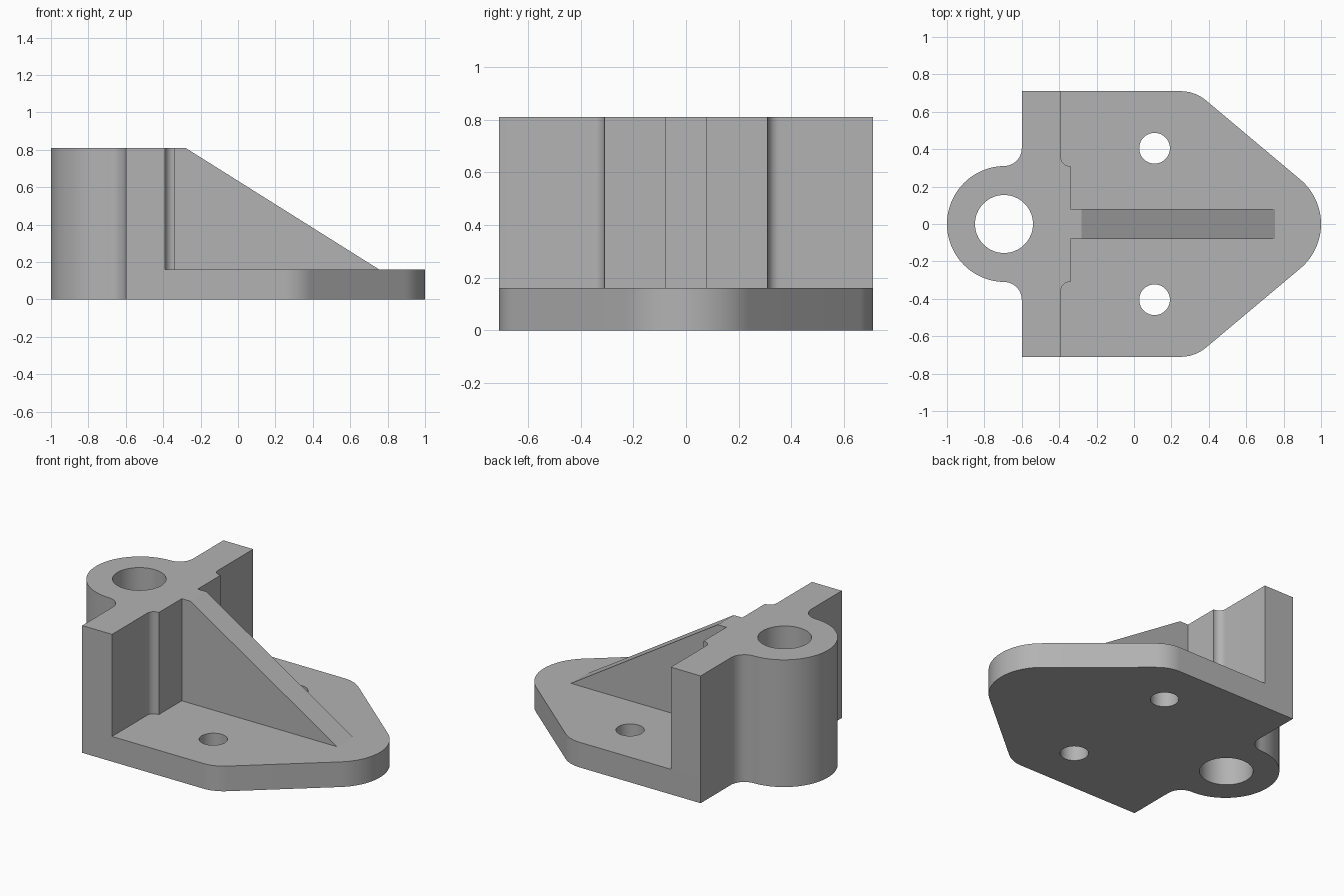
import bpy, bmesh
from math import sin, cos, radians, degrees, atan2

if "Cube" in bpy.data.objects:
    bpy.data.objects.remove(bpy.data.objects["Cube"])

# One grey for the whole casting
grey = bpy.data.materials.new("plain grey")
grey.use_nodes = True
colour = (0.45, 0.45, 0.45, 1)
grey.diffuse_color = colour
grey.node_tree.nodes["Principled BSDF"].inputs["Base Color"].default_value = colour

PLATE_TOP, TOP = 0.16, 0.81
HALF_WIDTH = 0.71
BACK_X, WALL_X, PAD_X = -0.6, -0.39, -0.34
BOSS = (-0.69, 0.31)      # centre x, radius
NOSE = (0.69, 0.31)


def arc(cx, cy, r, start, end, n=12):
    angles = [radians(start + (end - start) * i / n) for i in range(n + 1)]
    return [(cx + r * cos(a), cy + r * sin(a)) for a in angles]


def mirrored(half):
    """Close a half outline across the y = 0 line."""
    other = [(x, -y) for x, y in reversed(half) if abs(y) > 1e-5]
    return half + other


def prism(name, outline, low, high, axis="z"):
    """Extrude an outline along z, or an x-z outline along y."""
    bm = bmesh.new()
    place = (lambda p: (p[0], p[1], low)) if axis == "z" else (lambda p: (p[0], low, p[1]))
    face = bm.faces.new([bm.verts.new(place(p)) for p in outline])
    extruded = bmesh.ops.extrude_face_region(bm, geom=[face])["geom"]
    shift = (0, 0, high - low) if axis == "z" else (0, high - low, 0)
    moved = [v for v in extruded if isinstance(v, bmesh.types.BMVert)]
    bmesh.ops.translate(bm, verts=moved, vec=shift)
    bmesh.ops.recalc_face_normals(bm, faces=bm.faces)
    mesh = bpy.data.meshes.new(name)
    bm.to_mesh(mesh)
    bm.free()
    mesh.materials.append(grey)
    obj = bpy.data.objects.new(name, mesh)
    bpy.context.collection.objects.link(obj)
    return obj


def activate(obj):
    bpy.ops.object.select_all(action="DESELECT")
    obj.select_set(True)
    bpy.context.view_layer.objects.active = obj


def drill(obj, x, y, r):
    bpy.ops.mesh.primitive_cylinder_add(vertices=64, radius=r, depth=4, location=(x, y, 0))
    cutter = bpy.context.object
    cutter.data.materials.append(grey)
    cutter.hide_render = True
    cut = obj.modifiers.new("hole", "BOOLEAN")
    cut.operation, cut.solver, cut.object = "DIFFERENCE", "EXACT", cutter
    activate(obj)
    bpy.ops.object.modifier_apply(modifier=cut.name)
    bpy.data.objects.remove(cutter)


def smooth(obj):
    activate(obj)
    bpy.ops.object.shade_smooth_by_angle(angle=radians(25))


# Back outline shared by plate and upright: round boss, concave fillet, flat wall
fillet = 0.095
fillet_y = BOSS[1] + fillet
back = arc(BOSS[0], 0, BOSS[1], 180, 92, 24)
back += arc(BACK_X - fillet, fillet_y, fillet, -90, 0)
back += [(BACK_X, HALF_WIDTH)]

# Base plate: rounded shoulders tapering to a round nose
slope = degrees(atan2(0.766, 0.643))
shoulder = 0.21
front = arc(0.25, HALF_WIDTH - shoulder, shoulder, 90, slope)
front += arc(NOSE[0], 0, NOSE[1], slope, 0, 16)
base_plate = prism("base_plate", mirrored(back + front), 0, PLATE_TOP)
for side in (1, -1):
    drill(base_plate, 0.11, side * 0.405, 0.082)

# Upright wall with boss at the back and a raised pad at the front
pad = 0.045
pad_edge = [(WALL_X, HALF_WIDTH)]
pad_edge += arc(WALL_X + pad, BOSS[1] + pad, pad, 180, 270, 8)
pad_edge += [(PAD_X, BOSS[1])]
upright = prism("upright_wall_and_boss", mirrored(back + pad_edge), PLATE_TOP, TOP)

# Bore through boss and plate
for part in (base_plate, upright):
    drill(part, -0.695, 0, 0.155)
    smooth(part)

# Sloping stiffening rib
rib_profile = [(PAD_X, PLATE_TOP), (0.755, PLATE_TOP), (-0.28, TOP), (PAD_X, TOP)]
prism("stiffening_rib", rib_profile, -0.08, 0.08, axis="y")
